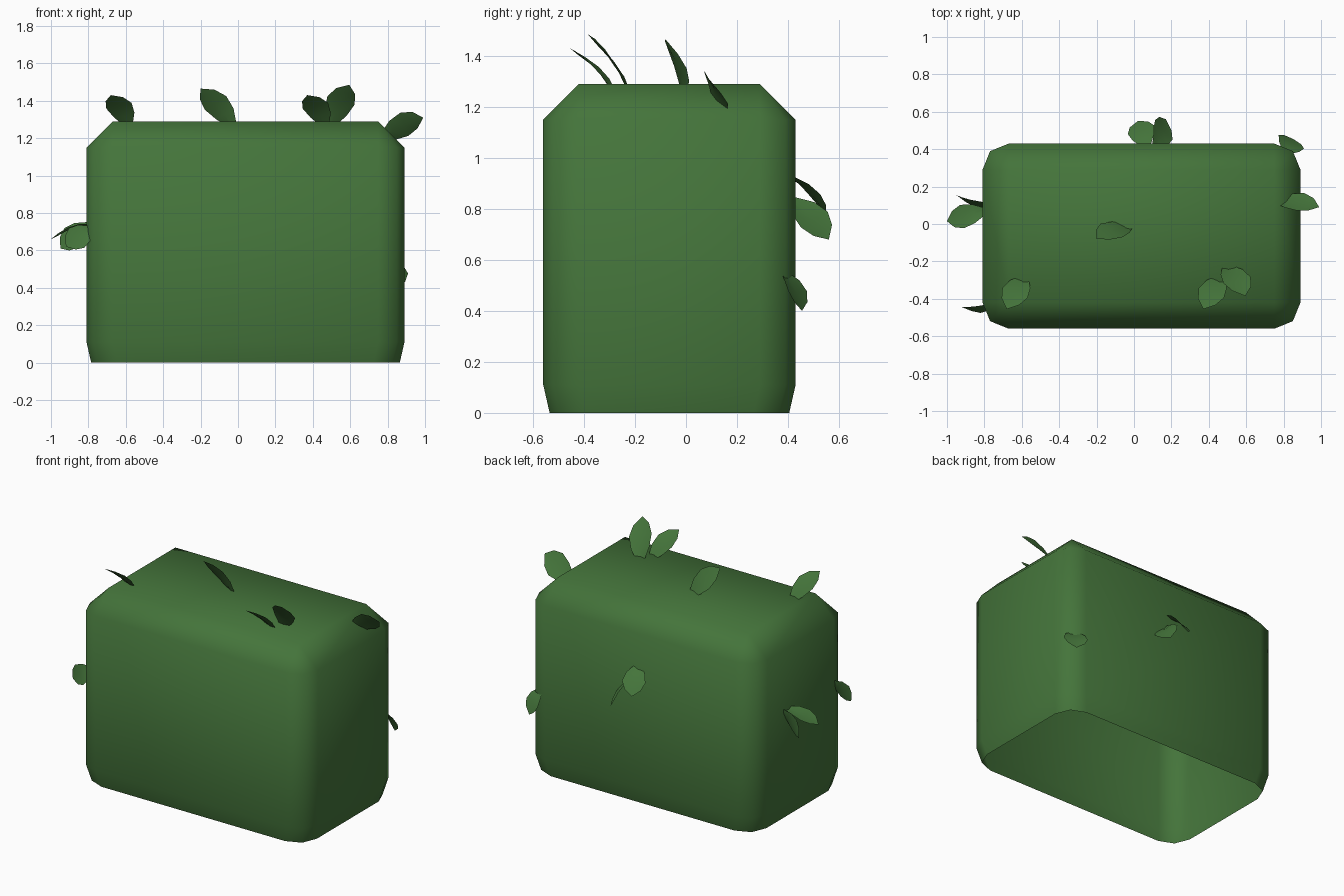
import bpy, bmesh
from mathutils import Vector

if "Cube" in bpy.data.objects:
    bpy.data.objects.remove(bpy.data.objects["Cube"])

green = bpy.data.materials.new("hedge green")
green.diffuse_color = (0.058, 0.175, 0.043, 1)
green.use_nodes = True
green.node_tree.nodes["Principled BSDF"].inputs["Base Color"].default_value = green.diffuse_color

X0, X1, Y0, Y1 = -0.81, 0.89, -0.56, 0.43
R = 0.14


def finish(bm, name):
    me = bpy.data.meshes.new(name)
    bm.to_mesh(me)
    bm.free()
    me.materials.append(green)
    for p in me.polygons:
        p.use_smooth = True
    ob = bpy.data.objects.new(name, me)
    bpy.context.collection.objects.link(ob)
    return ob


def ring(bm, z, inset):
    """Rounded rectangle, three points per corner."""
    m = R * 0.29
    verts = []
    for sx, sy in ((1, 1), (-1, 1), (-1, -1), (1, -1)):
        x = (X1 if sx > 0 else X0) - sx * inset
        y = (Y1 if sy > 0 else Y0) - sy * inset
        pts = [(x, y - sy * R), (x - sx * m, y - sy * m), (x - sx * R, y)]
        if sx * sy < 0:
            pts.reverse()
        verts += [bm.verts.new((px, py, z)) for px, py in pts]
    return verts


# hedge block: open underneath, tapered foot, bevelled top
bm = bmesh.new()
rings = [ring(bm, 0, 0.025), ring(bm, 0.11, 0), ring(bm, 1.15, 0)]
for a, b in zip(rings, rings[1:]):
    for i in range(12):
        j = (i + 1) % 12
        bm.faces.new((a[i], a[j], b[j], b[i]))
top = [bm.verts.new((x, y, 1.29)) for x, y in
       ((X1 - R, Y1 - R), (X0 + R, Y1 - R), (X0 + R, Y0 + R), (X1 - R, Y0 + R))]
rim = rings[2]
for c in range(4):
    k = 3 * c
    bm.faces.new((rim[k], rim[k + 1], top[c]))
    bm.faces.new((rim[k + 1], rim[k + 2], top[c]))
    bm.faces.new((rim[k + 2], rim[(k + 3) % 12], top[(c + 1) % 4], top[c]))
bm.faces.new(top)
finish(bm, "hedge_block")


# leaf: bowed sheet from base to tip, width vector across it
PROFILE = ((0.0, 0.12), (0.3, 0.42), (0.58, 0.52), (0.82, 0.36))


def leaf(name, base, tip, width):
    base, tip, width = Vector(base), Vector(tip), Vector(width)
    n = (tip - base).cross(width).normalized()
    if n.z < 0:
        n, width = -n, -width
    bm = bmesh.new()
    rows = []
    for t, w in PROFILE:
        c = base.lerp(tip, t) + n * 0.08 * t * (1 - t)
        rows.append([bm.verts.new(c + width * w * s - n * 0.008 * (s == 0))
                     for s in (-1, 0, 1)])
    for a, b in zip(rows, rows[1:]):
        for i in (0, 1):
            bm.faces.new((a[i], a[i + 1], b[i + 1], b[i]))
    end = bm.verts.new(tip)
    for i in (0, 1):
        bm.faces.new((rows[-1][i], rows[-1][i + 1], end))
    finish(bm, name)


# leaves on the top
for i, dx in enumerate((0, 1.05)):
    leaf(f"front_top_leaf_{i}", (-0.58 + dx, -0.28, 1.26), (-0.68 + dx, -0.455, 1.43), (0.13, -0.05, 0.03))
leaf("right_top_leaf", (0.49, -0.22, 1.26), (0.595, -0.385, 1.485), (0.139, 0.033, -0.045))
leaf("middle_top_leaf", (-0.02, -0.01, 1.26), (-0.2, -0.08, 1.465), (0.11, -0.07, 0.07))
leaf("corner_leaf", (0.76, 0.12, 1.2), (0.99, 0.09, 1.31), (-0.04, -0.09, 0.12))
# leaves on the back
leaf("back_leaf_0", (0.11, 0.41, 0.84), (0.17, 0.56, 0.68), (0.09, -0.1, -0.06))
leaf("back_leaf_1", (0.07, 0.41, 0.93), (0.02, 0.55, 0.78), (0.135, 0.045, 0))
leaf("back_corner_leaf", (0.81, 0.38, 0.56), (0.85, 0.455, 0.4), (-0.13, 0.07, 0))
# leaves on the left
leaf("left_leaf_0", (-0.79, 0.07, 0.74), (-1.0, 0.015, 0.66), (-0.02, 0.12, -0.02))
leaf("left_leaf_1", (-0.79, 0.11, 0.74), (-0.95, 0.155, 0.61), (-0.07, 0.05, 0.1))
leaf("left_front_leaf", (-0.78, -0.435, 0.72), (-0.92, -0.445, 0.62), (-0.08, 0.03, 0.1))
